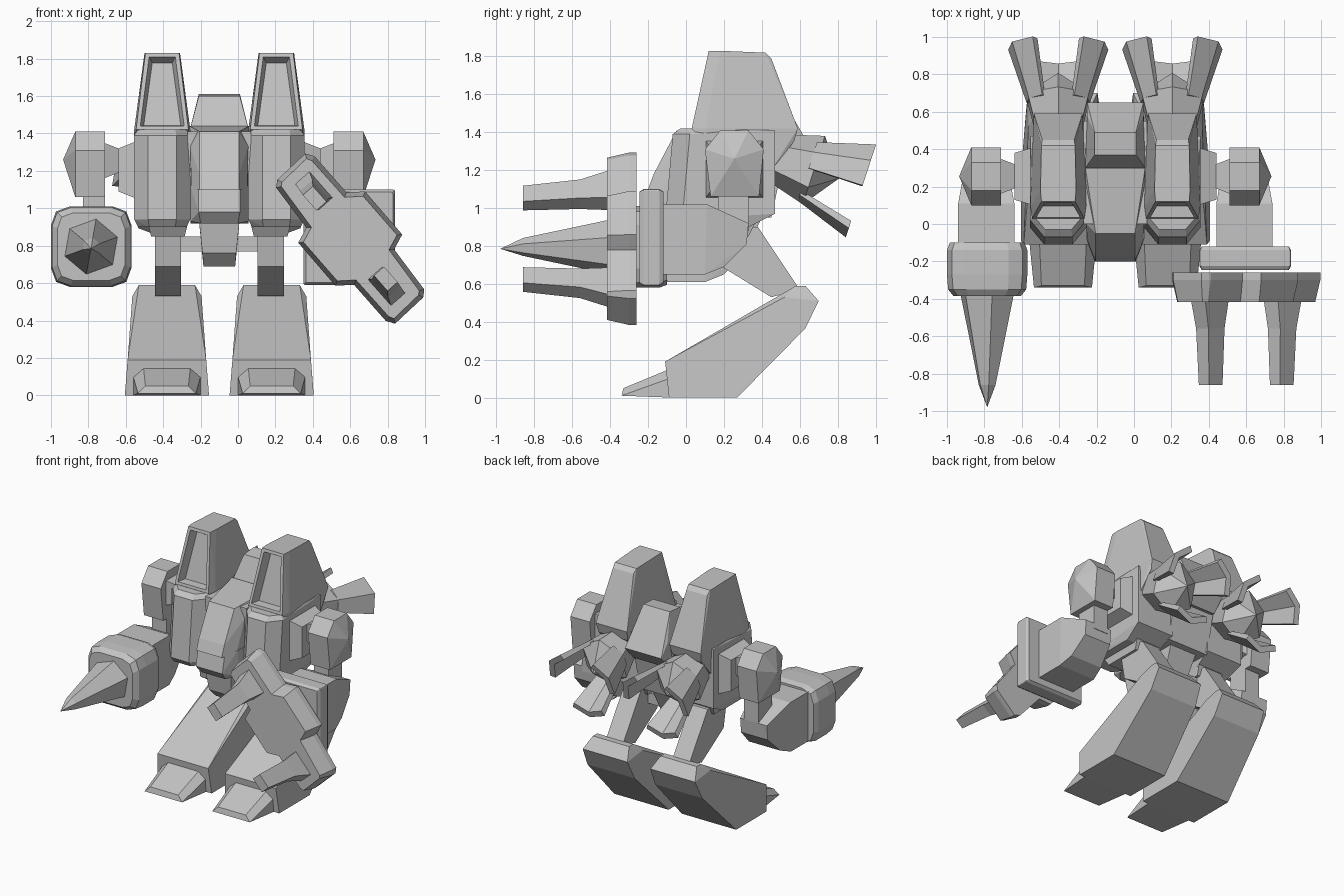
import bpy, bmesh, math
from mathutils import Vector

if "Cube" in bpy.data.objects:
    bpy.data.objects.remove(bpy.data.objects["Cube"], do_unlink=True)

grey = bpy.data.materials.new("plain grey")
COL = (0.55, 0.55, 0.55, 1)
grey.diffuse_color = COL
grey.use_nodes = True
grey.node_tree.nodes["Principled BSDF"].inputs["Base Color"].default_value = COL

CX = -0.1  # centre line of the body


def finish(name, bm):
    bmesh.ops.recalc_face_normals(bm, faces=bm.faces)
    me = bpy.data.meshes.new(name)
    bm.to_mesh(me)
    bm.free()
    me.materials.append(grey)
    ob = bpy.data.objects.new(name, me)
    bpy.context.collection.objects.link(ob)
    return ob


def hull_bm(pts):
    bm = bmesh.new()
    for p in pts:
        bm.verts.new(p)
    bmesh.ops.convex_hull(bm, input=bm.verts)
    loose = [v for v in bm.verts if not v.link_faces]
    bmesh.ops.delete(bm, geom=loose, context='VERTS')
    bmesh.ops.dissolve_limit(bm, angle_limit=math.radians(3), verts=bm.verts, edges=bm.edges)
    return bm


def hull(name, pts):
    return finish(name, hull_bm(pts))


def loft(name, sections):
    """Closed skin through sections with equal point counts."""
    bm = bmesh.new()
    rings = [[bm.verts.new(p) for p in sec] for sec in sections]
    n = len(rings[0])
    for r0, r1 in zip(rings, rings[1:]):
        for k in range(n):
            bm.faces.new((r0[k], r0[(k + 1) % n], r1[(k + 1) % n], r1[k]))
    bm.faces.new(rings[0])
    bm.faces.new(rings[-1])
    return finish(name, bm)


def sym(cx, rows):
    """Rows of (half width, y, z) mirrored about x = cx."""
    return [(cx + s * w, y, z) for w, y, z in rows for s in (-1, 1)]


def cut_ring(cx, y, cz, hx, hz, c):
    """Rectangle with rounded-off corners, facing y."""
    return [(cx + sx * a, y, cz + sz * b) for sx in (-1, 1) for sz in (-1, 1)
            for a, b in ((hx, hz - c), (hx - .27 * c, hz - .27 * c), (hx - c, hz))]


# Centre body
hull("torso_core", sym(CX, [(.17, .0, 1.41), (.17, .55, 1.41), (.17, .0, .95),
                            (.17, .45, .95), (.17, .47, 1.2)]))
hull("canopy", sym(CX, [(.16, .30, 1.44), (.16, .30, 1.1), (.105, -.05, 1.41), (.155, .0, 1.33),
                        (.105, -.17, 1.18), (.105, -.20, 1.10), (.15, -.09, 1.10)]))
hull("nose", sym(CX, [(.11, -.17, 1.12), (.11, -.20, .98), (.155, -.08, 1.12), (.155, -.08, .93),
                      (.1, -.15, .92), (.155, .2, .92), (.155, .2, 1.12)]))
hull("rear_hump", sym(CX, [(.16, .30, 1.41), (.15, .575, 1.42), (.15, .65, 1.33), (.11, .37, 1.60),
                           (.11, .49, 1.61), (.16, .30, 1.3), (.15, .55, 1.22)]))
hull("pelvis", sym(CX, [(.11, -.1, .95), (.09, -.07, .76), (.085, .0, .69), (.085, .28, .69),
                        (.11, .40, .95)]))
hull("hip_axle", sym(CX, [(.3, y, z) for y in (.20, .30) for z in (.77, .85)]))

for s, side in ((1, "left"), (-1, "right")):
    def off(pts):
        return [(CX + s * x, y, z) for x, y, z in pts]

    # Torso pod with chamfered front edges
    px = CX + s * .305
    hull(side + "_torso_pod", sym(px, [
        (.075, -.07, 1.39), (.075, -.11, .94), (.15, .02, 1.39), (.15, -.02, .94),
        (.07, -.03, 1.42), (.13, .04, 1.42), (.15, .47, 1.41), (.15, .47, .97), (.13, .33, .90),
        (.07, -.08, .90), (.13, .0, .90)]))

    # Tall launcher with a sunken front panel
    bm = hull_bm(sym(px, [(.14, .03, 1.42), (.09, .12, 1.83), (.15, .10, 1.42), (.095, .18, 1.83),
                          (.09, .42, 1.82), (.085, .45, 1.79), (.13, .59, 1.42), (.12, .57, 1.35),
                          (.13, .45, 1.2), (.15, .1, 1.35)]))
    bm.normal_update()
    front = [f for f in bm.faces if f.normal.y < -.7 and f.calc_center_median().z > 1.5]
    front = max(front, key=lambda f: f.calc_area())
    bmesh.ops.inset_individual(bm, faces=[front], thickness=.03)
    bmesh.ops.inset_individual(bm, faces=[front], thickness=.025, depth=-.06)
    finish(side + "_launcher", bm)

    # Thigh, shin block and toe
    lx = CX + s * .275
    hull(side + "_hip", sym(lx, [(.11, .0, .93), (.11, .38, .95), (.09, .05, .85), (.09, .33, .85)]))
    hull(side + "_thigh", sym(lx, [(.07, .15, .90), (.07, .38, .90), (.07, .33, .80),
                                   (.07, .19, .69), (.07, .60, .57), (.07, .45, .53)]))
    hull(side + "_shin", sym(CX + s * .28, [
        (.21, -.11, .19), (.225, -.09, 0), (.225, .27, 0), (.195, .63, .365), (.185, .70, .51),
        (.15, .63, .59), (.15, .58, .59), (.185, .52, .53)]))
    hull(side + "_toe", sym(CX + s * .28, [(.18, -.08, 0), (.155, -.34, .01), (.115, -.33, .05),
                                           (.125, -.10, .145), (.18, -.09, .10)]))

    # Shoulder: side plate, axle and pointed pad
    hull(side + "_shoulder_plate", off([(x, y, z) for x, y0, y1, z0, z1 in
         ((.44, .10, .41, 1.05, 1.36), (.54, .13, .38, 1.09, 1.32)) for y in (y0, y1) for z in (z0, z1)]))
    hull(side + "_shoulder_axle", off([(x, .255 + q * r, 1.255 + t * r) for x, r in ((.5, .05), (.63, .10))
                                       for q in (-1, 1) for t in (-1, 1)]))
    pad = ((.10, 1.31), (.18, 1.41), (.33, 1.41), (.41, 1.31), (.385, 1.06), (.13, 1.06))
    hull(side + "_shoulder_pad", off([(x, y, z) for x in (.61, .77) for y, z in pad] + [(.835, .255, 1.26)]))
    hull(side + "_upper_arm", off([(x, y, z) for x in (.61, .73) for y in (.17, .33) for z in (.88, 1.08)]))

    # Forearm, the drill arm hanging a little lower
    dz = -.04 if s < 0 else 0
    hull(side + "_forearm", [(x, y, z + dz) for x, y, z in sym(CX + s * .69, [
        (.15, -.13, 1.02), (.15, .11, 1.02), (.14, .17, .97), (.11, .33, .92),
        (.11, .32, .81), (.13, .20, .69), (.15, .10, .65), (.15, -.13, .65)])])

    # Rear thruster: tilted six sided bulb with three flared, folded fins
    tilt = math.radians(18)
    a = Vector((0, math.cos(tilt), -math.sin(tilt)))
    u = Vector((0, math.sin(tilt), math.cos(tilt)))
    p0 = Vector((px, .475, 1.265))

    def radial(deg):
        r = math.radians(deg)
        return u * math.cos(r) + Vector((math.sin(r), 0, 0))
    hull(side + "_thruster", [p0 + a * t + radial(60 * k) * r for t, r in ((0, .13), (.21, .19), (.35, .0))
                              for k in range(6 if r else 1)])
    for deg, fin in ((60, "outer" if s > 0 else "inner"), (180, "lower"), (300, "inner" if s > 0 else "outer")):
        d = radial(deg)
        tang = a.cross(d)
        # V section: folded outer skin, then the inner skin back again
        vee = ((-.46, .82), (0, 1.0), (.46, .82), (.40, .68), (0, .84), (-.40, .68))
        loft(side + "_" + fin + "_thruster_fin",
             [[p0 + a * t + (tang * w + d * h) * r for w, h in vee] for t, r in ((.18, .18), (.48, .285))])

# Right arm: thick collar and hexagonal drill
DX, DZ = -.785, .795
hull("drill_collar", [p for y, k in ((-.385, .84), (-.35, .97), (-.27, 1), (-.14, 1), (-.10, .93))
                      for p in cut_ring(DX, y, DZ, .215 * k, .215 * k, .10 * k)])
hull("drill", [(DX + r * math.cos(math.radians(60 * k + 20)), y, DZ + r * math.sin(math.radians(60 * k + 20)))
               for y, r in ((-.36, .155), (-.86, .048)) for k in range(6)] + [(DX, -.98, DZ - .01)])

# Left arm: cuff plate
hull("claw_cuff", [p for y, k in ((-.245, .95), (-.225, 1), (-.14, 1), (-.12, .95))
                   for p in cut_ring(.595, y, .845, .245 * k, .255 * k, .01)])

# Slanted claw plate, point symmetric about its centre, sides tapering to the front
CC = Vector((.60, 0, .838))
half = [(-.24, .455), (-.19, .44), (-.02, .247), (.08, .252), (.278, .022), (.235, -.058), (.396, -.272),
        (.39, -.315)]
outline = half + [(-x, -z) for x, z in half]
bm = bmesh.new()
face = bm.faces.new([bm.verts.new((CC.x + x, -.26, CC.z + z)) for x, z in outline])
ext = bmesh.ops.extrude_face_region(bm, geom=[face])
new = [g for g in ext["geom"] if isinstance(g, bmesh.types.BMVert)]
bmesh.ops.translate(bm, verts=new, vec=(0, -.04, 0))
bmesh.ops.recalc_face_normals(bm, faces=bm.faces)
cap = min(bm.faces, key=lambda f: f.calc_center_median().y)
bmesh.ops.inset_region(bm, faces=[cap], thickness=.028, depth=.117)
finish("claw_plate", bm)

# Two claw fingers, tapered in two steps
along = Vector((.66, 0, -.75))
across = Vector((.75, 0, .66))
for s, name in ((-1, "upper"), (1, "lower")):
    stations = [(Vector((CC.x + s * dx, y, CC.z - s * dz)), hl, hw) for dx, dz, y, hl, hw in
                ((.195, .26, -.38, .10, .052), (.192, .235, -.56, .065, .044), (.19, .215, -.86, .055, .036))]
    loft(name + "_claw_finger", [[c + along * (hl * i) + across * (hw * j)
                                  for i, j in ((-1, -1), (1, -1), (1, 1), (-1, 1))] for c, hl, hw in stations])
